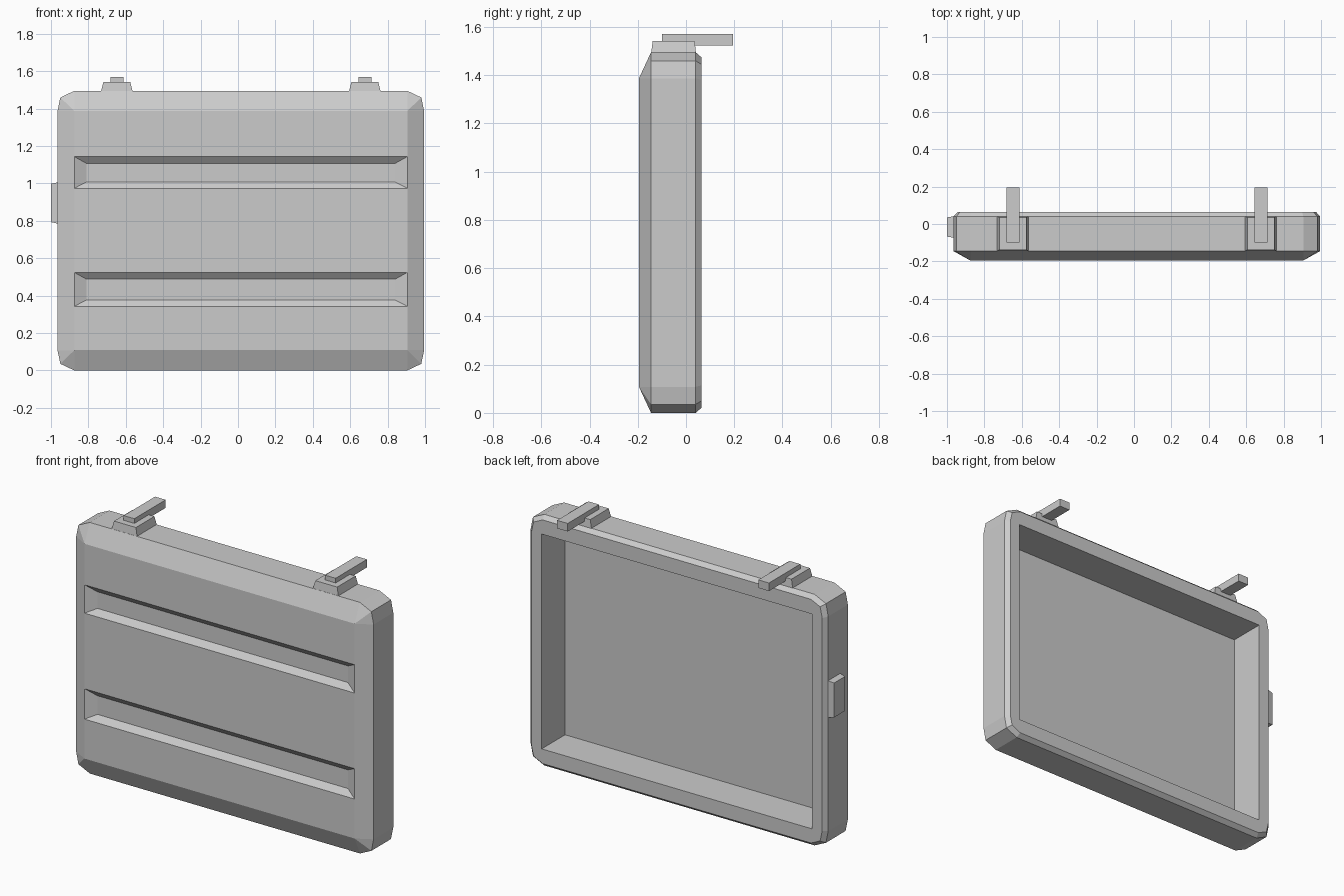
import bpy, bmesh

if "Cube" in bpy.data.objects:
    bpy.data.objects.remove(bpy.data.objects["Cube"])

CX = 0.015            # body centre in x (latch sticks out on the left)
ZM = 0.7475           # body mid height


def finish(name, bm):
    bmesh.ops.remove_doubles(bm, verts=bm.verts, dist=0.0005)
    bmesh.ops.recalc_face_normals(bm, faces=bm.faces)
    mesh = bpy.data.meshes.new(name)
    bm.to_mesh(mesh)
    bm.free()
    obj = bpy.data.objects.new(name, mesh)
    bpy.context.collection.objects.link(obj)
    return obj


def block(name, corners):
    """Convex block around the given corner points."""
    bm = bmesh.new()
    for c in corners:
        bm.verts.new(c)
    res = bmesh.ops.convex_hull(bm, input=bm.verts)
    bmesh.ops.dissolve_limit(bm, angle_limit=0.01, verts=bm.verts, edges=bm.edges)
    return finish(name, bm)


def ring(bm, y, corner):
    """12-point loop: a three-point corner mirrored into four quadrants."""
    verts = []
    for sx, sz in ((1, 1), (-1, 1), (-1, -1), (1, -1)):
        pts = corner if sx * sz > 0 else corner[::-1]
        verts += [bm.verts.new((CX + sx * x, y, ZM + sz * z)) for x, z in pts]
    return verts


# Hollow lid: loops from the front rectangle round the rim into the cavity
HX, HZ = 0.89, 0.6395
inner = [(HX, HZ)] * 3
outer = [(0.98, HZ), (0.965, 0.712), (HX, 0.7475)]
lip = [(0.958, HZ - 0.006), (0.944, 0.697), (HX - 0.006, 0.7255)]
bm = bmesh.new()
loops = [ring(bm, y, c) for y, c in
         ((-0.195, inner), (-0.145, outer), (0.04, outer),
          (0.065, lip), (0.065, inner), (-0.155, inner))]
for a, b in zip(loops, loops[1:]):
    for i in range(12):
        j = (i + 1) % 12
        bm.faces.new((a[i], a[j], b[j], b[i]))
bm.faces.new([loops[-1][i] for i in (0, 3, 6, 9)])


def rect(y, x, z0, z1):
    return [(CX - x, y, z0), (CX + x, y, z0), (CX + x, y, z1), (CX - x, y, z1)]


def add_face(pts):
    bm.faces.new([bm.verts.new(p) for p in pts])


# Front panel: flat bands alternating with two sunken grooves
z = ZM - HZ
for z0, z1 in ((0.343, 0.524), (0.974, 1.143)):
    add_face(rect(-0.195, HX, z, z0))
    o, n = rect(-0.195, HX, z0, z1), rect(-0.165, HX - 0.065, z0 + 0.034, z1 - 0.036)
    for i in range(4):
        j = (i + 1) % 4
        add_face((o[i], o[j], n[j], n[i]))
    add_face(n)
    z = z1
add_face(rect(-0.195, HX, z, ZM + HZ))
# remove zero-size faces caused by the collapsed rectangle corners
bmesh.ops.remove_doubles(bm, verts=bm.verts, dist=0.0005)
finish("lid_shell", bm)

# Hinges on the top edge: tapered base and arm reaching back
for side, s in (("left", -1), ("right", 1)):
    x = CX + s * 0.663
    block("hinge_base_" + side,
          [(x + a * w, y, h) for a in (-1, 1)
           for w, h, ys in ((0.086, 1.485, (-0.145, 0.042)), (0.072, 1.542, (-0.138, 0.036)))
           for y in ys])
    block("hinge_arm_" + side,
          [(x + a * 0.035, y, h) for a in (-1, 1)
           for y in (-0.1, 0.195) for h in (1.522, 1.57)])

# Latch on the left side
block("side_latch",
      [(px, y, h) for px, ys, hs in ((-0.95, (-0.076, 0.044), (0.782, 1.008)),
                                    (-1.0, (-0.067, 0.035), (0.793, 0.998)))
       for y in ys for h in hs])
